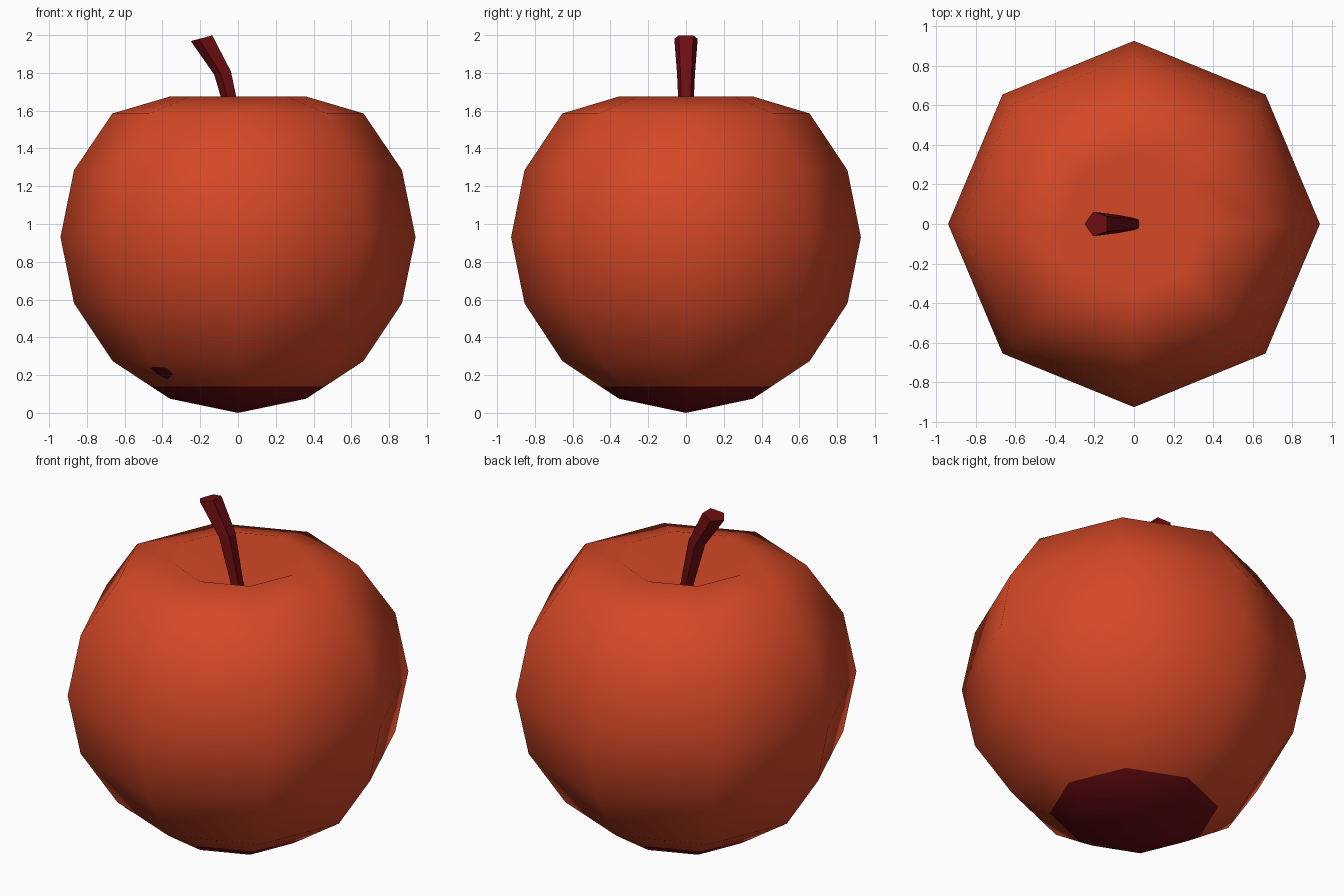
import bpy, bmesh, math
from mathutils import Vector

if "Cube" in bpy.data.objects:
    bpy.data.objects.remove(bpy.data.objects["Cube"])


def material(name, rgb):
    m = bpy.data.materials.new(name)
    m.diffuse_color = (*rgb, 1)
    m.use_nodes = True
    m.node_tree.nodes["Principled BSDF"].inputs["Base Color"].default_value = m.diffuse_color
    return m


RED = material("apple red", (0.66, 0.065, 0.02))
DARK = material("dark maroon", (0.15, 0.004, 0.006))


def make_object(name, bm, mats, smooth):
    bmesh.ops.recalc_face_normals(bm, faces=bm.faces[:])
    for f in bm.faces:
        f.smooth = smooth
    me = bpy.data.meshes.new(name)
    bm.to_mesh(me)
    bm.free()
    ob = bpy.data.objects.new(name, me)
    bpy.context.collection.objects.link(ob)
    for m in mats:
        me.materials.append(m)
    return ob


def bridge(bm, rings):
    n = len(rings[0])
    for a, b in zip(rings, rings[1:]):
        for i in range(n):
            j = (i + 1) % n
            bm.faces.new((a[i], a[j], b[j], b[i]))


# Apple body: eight-sided lathe with a dented top and a dark base
SIDES = 8
BASE_TOP = 0.14
profile = [(0.36, 0.075), (0.46, BASE_TOP), (0.665, 0.275), (0.868, 0.58),
           (0.94, 0.93), (0.868, 1.285), (0.665, 1.585), (0.36, 1.675)]
bm = bmesh.new()
rings = [[bm.verts.new((r * math.cos(math.tau * i / SIDES),
                        0.985 * r * math.sin(math.tau * i / SIDES), z))
          for i in range(SIDES)] for r, z in profile]
bridge(bm, rings)
for ring, z in ((rings[0], 0.0), (rings[-1], 1.5)):
    pole = bm.verts.new((0, 0, z))
    for i in range(SIDES):
        bm.faces.new((ring[i], ring[(i + 1) % SIDES], pole))
for f in bm.faces:
    f.material_index = int(f.calc_center_median().z < BASE_TOP)
apple = make_object("apple_body", bm, [RED, DARK], True)

# Stem: bent five-sided tube, wider at the tip (x, z, radius, tilt)
bm = bmesh.new()
rings = []
for x, z, r, tilt in ((0.0, 1.49, 0.035, 10), (-0.077, 1.80, 0.05, 10),
                      (-0.187, 1.985, 0.065, 15)):
    t = math.radians(tilt)
    ring = []
    for i in range(5):
        a = math.pi + math.tau * i / 5
        u = r * math.cos(a)
        ring.append(bm.verts.new((x + u * math.cos(t), r * math.sin(a),
                                  z + u * math.sin(t))))
    rings.append(ring)
bridge(bm, rings)
bm.faces.new(rings[0])
bm.faces.new(rings[-1])
make_object("stem", bm, [DARK], False)

# Small dark blemish: hexagonal patch folded over the front-left lower edge
bm = bmesh.new()
centre = Vector((-0.405, -0.40, 0.215))
side = Vector((1, -1, 0)).normalized()
slope = Vector((-0.59, -0.59, 0.55)).normalized()
normal = Vector((-0.39, -0.39, -0.83)).normalized()
hub = bm.verts.new(centre)
rim = [bm.verts.new(centre + side * 0.07 * math.sin(math.tau * i / 6)
                    + slope * 0.06 * math.cos(math.tau * i / 6)) for i in range(6)]
for i in range(6):
    f = bm.faces.new((hub, rim[i], rim[(i + 1) % 6]))
patch = make_object("blemish", bm, [DARK], True)
wrap = patch.modifiers.new("wrap", "SHRINKWRAP")
wrap.target = apple
wrap.wrap_mode = 'ABOVE_SURFACE'
wrap.offset = 0.006
